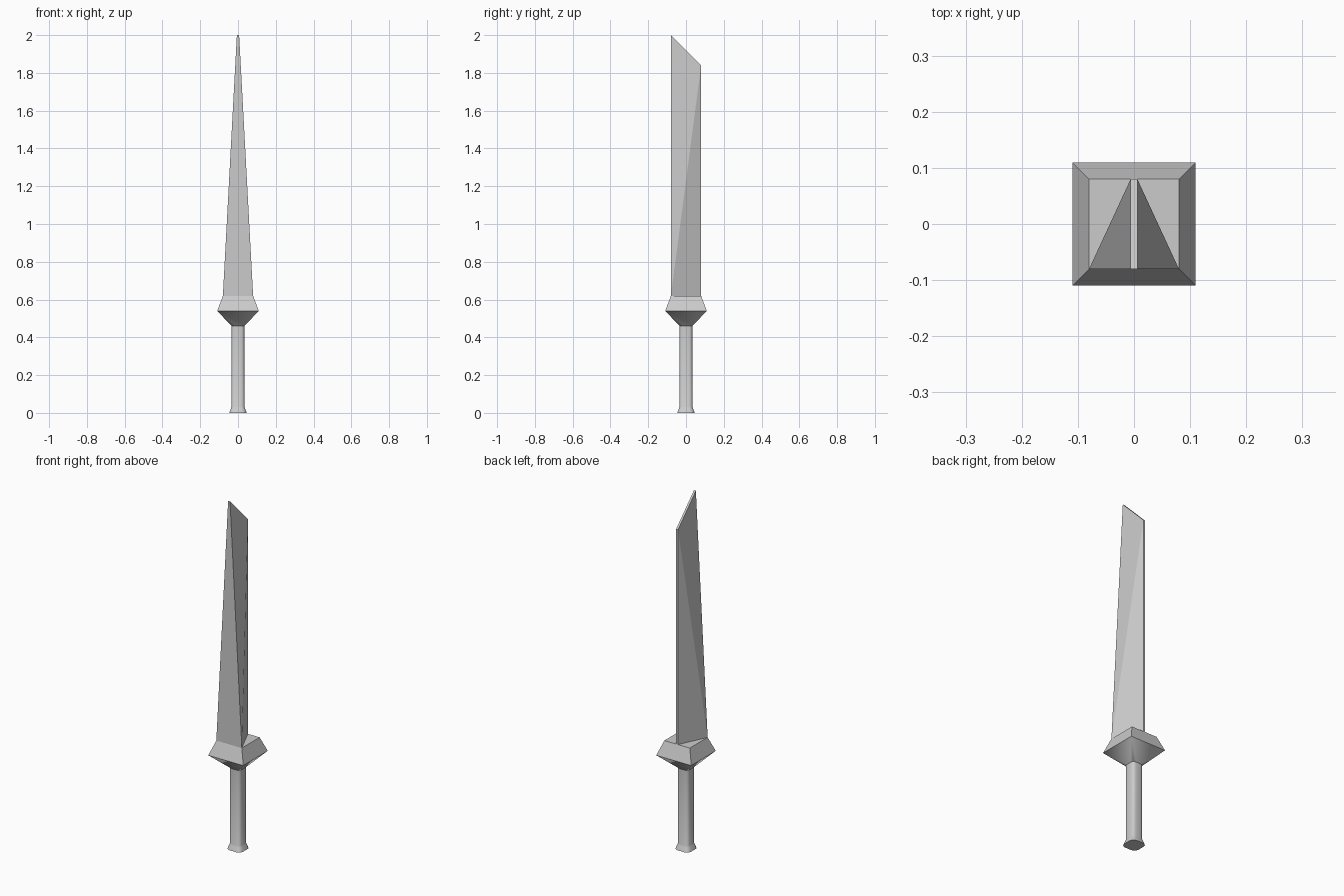
import bpy, bmesh, math

if "Cube" in bpy.data.objects:
    bpy.data.objects.remove(bpy.data.objects["Cube"])


def finish(bm, name, smooth=None):
    bmesh.ops.remove_doubles(bm, verts=bm.verts, dist=1e-5)
    bmesh.ops.recalc_face_normals(bm, faces=bm.faces)
    mesh = bpy.data.meshes.new(name)
    bm.to_mesh(mesh)
    bm.free()
    ob = bpy.data.objects.new(name, mesh)
    bpy.context.collection.objects.link(ob)
    if smooth:
        bpy.ops.object.select_all(action='DESELECT')
        ob.select_set(True)
        bpy.context.view_layer.objects.active = ob
        bpy.ops.object.shade_smooth_by_angle(angle=math.radians(smooth))
    return ob


def rounded_square(a, r, z, seg=3):
    """Square of half width a, corner radius r, always 4 * (seg + 1) points."""
    pts = []
    for k in range(4):
        q = k * math.pi / 2
        d = (a - r) * math.sqrt(2)
        cx, cy = d * math.cos(q + math.pi / 4), d * math.sin(q + math.pi / 4)
        for i in range(seg + 1):
            t = q + i / seg * math.pi / 2
            pts.append((cx + r * math.cos(t), cy + r * math.sin(t), z))
    return pts


def loft(name, sections, smooth):
    """Skin a stack of (half width, corner radius, height) sections."""
    bm = bmesh.new()
    rings = [[bm.verts.new(p) for p in rounded_square(*s)] for s in sections]
    for lo, hi in zip(rings, rings[1:]):
        n = len(lo)
        for i in range(n):
            j = (i + 1) % n
            bm.faces.new((lo[i], lo[j], hi[j], hi[i]))
    bm.faces.new(rings[0][::-1])
    bm.faces.new(rings[-1])
    return finish(bm, name, smooth)


# Grip with flared pommel
loft("grip", [(0.046, 0.025, 0), (0.037, 0.02, 0.025),
              (0.034, 0.018, 0.032), (0.034, 0.018, 0.465)], 35)

# Guard: round neck opening into a bevelled square block
loft("guard", [(0.034, 0.018, 0.46), (0.11, 0, 0.54), (0.08, 0, 0.62)], 35)

# Blade: broad front tapering to a slanted tip, thin back edge
W, T, Y = 0.08, 0.006, 0.08
bm = bmesh.new()
sides = []
for s in (-1, 1):
    a, b, c, d = [bm.verts.new(p) for p in (
        (s * W, -Y, 0.62), (s * T, -Y, 2.0), (s * T, Y, 1.84), (s * T, Y, 0.62))]
    bm.faces.new((a, b, c))
    bm.faces.new((a, c, d))
    sides.append((a, b, c, d))
left, right = sides
for i in range(4):
    j = (i + 1) % 4
    bm.faces.new((left[i], left[j], right[j], right[i]))
finish(bm, "blade")
